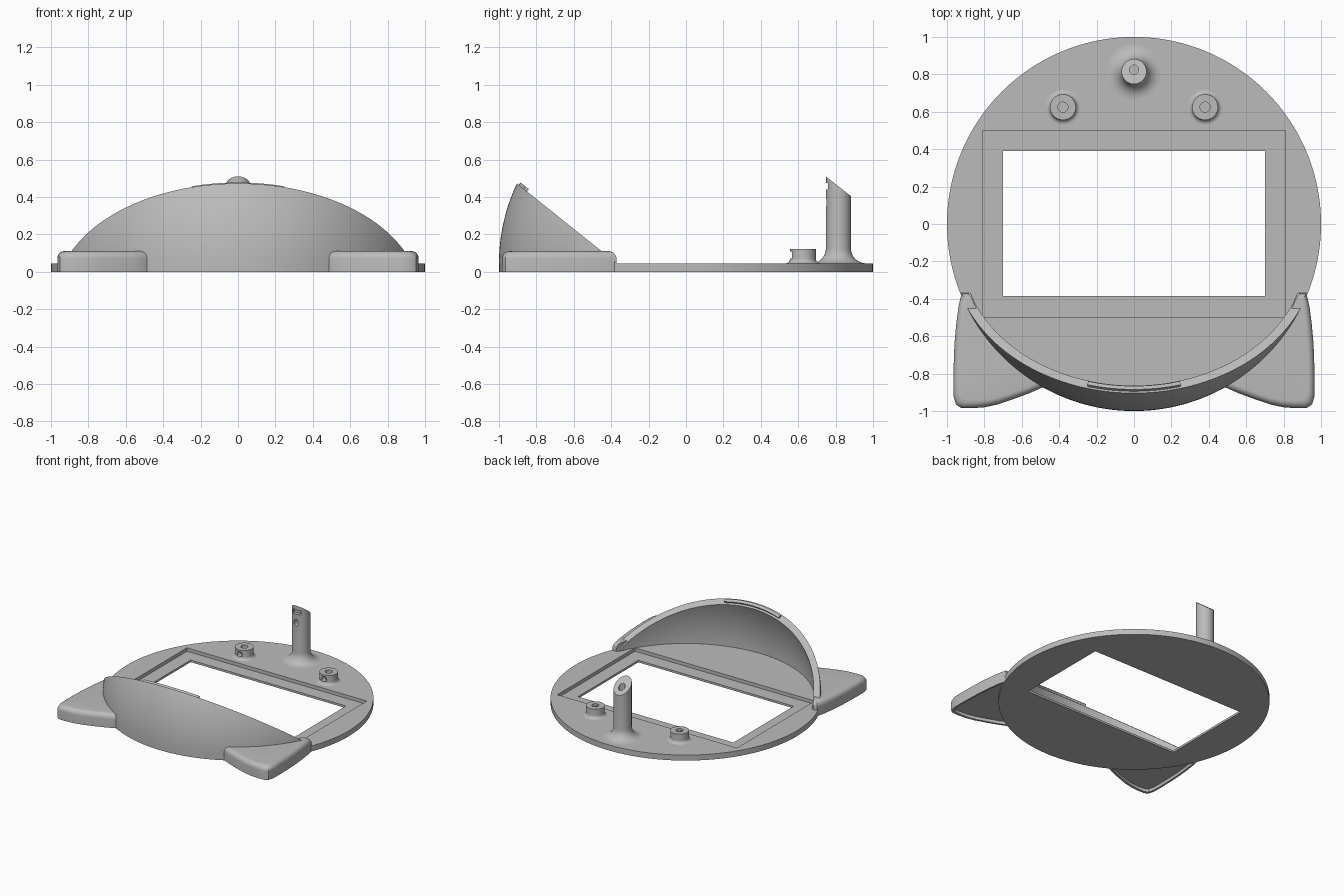
import bpy
import bmesh
from math import sin, cos, pi, asin, acos, atan, sqrt, radians
from mathutils import Vector

old = bpy.data.objects.get("Cube")
if old:
    bpy.data.objects.remove(old)

grey = bpy.data.materials.new("plain grey")
grey.use_nodes = True
grey.diffuse_color = (0.5, 0.5, 0.5, 1)
grey.node_tree.nodes["Principled BSDF"].inputs["Base Color"].default_value = (0.5, 0.5, 0.5, 1)

PLATE = 0.045            # plate thickness
SLOPE, START = 0.8, 0.37  # slanted opening of the hood


def loft(name, sections):
    """Join closed sections of equal length and cap both ends."""
    bm = bmesh.new()
    rings = [[bm.verts.new(p) for p in s] for s in sections]
    n = len(rings[0])
    for a, b in zip(rings, rings[1:]):
        for i in range(n):
            j = (i + 1) % n
            bm.faces.new((a[i], a[j], b[j], b[i]))
    bm.faces.new(rings[0])
    bm.faces.new(rings[-1])
    bmesh.ops.recalc_face_normals(bm, faces=bm.faces)
    mesh = bpy.data.meshes.new(name)
    bm.to_mesh(mesh)
    bm.free()
    mesh.materials.append(grey)
    obj = bpy.data.objects.new(name, mesh)
    bpy.context.collection.objects.link(obj)
    return obj


def ring(x, y, z, r, n=48):
    return [Vector((x + r * cos(2 * pi * i / n), y + r * sin(2 * pi * i / n), z)) for i in range(n)]


def box(x0, x1, y0, y1, z0, z1):
    return loft("cutter", [[(x0, y0, z), (x1, y0, z), (x1, y1, z), (x0, y1, z)] for z in (z0, z1)])


def rod(x, y, z0, z1, r):
    return loft("cutter", [ring(x, y, z, r, 32) for z in (z0, z1)])


def front_rod(x, z, y0, y1, r, tall=1):
    return loft("cutter", [[(p.x, y, z + p.y * tall) for p in ring(0, 0, 0, r, 24)]
                           for y in (y0, y1)]) if x == 0 else \
        loft("cutter", [[(x + p.x, y, z + p.y * tall) for p in ring(0, 0, 0, r, 24)] for y in (y0, y1)])


def cut(obj, cutters):
    bpy.context.view_layer.objects.active = obj
    for c in cutters:
        c.hide_render = True
        m = obj.modifiers.new("cut", 'BOOLEAN')
        m.operation, m.solver, m.object = 'DIFFERENCE', 'EXACT', c
        bpy.ops.object.modifier_apply(modifier=m.name)
        bpy.data.objects.remove(c)


def smooth(obj, angle=35):
    bpy.ops.object.select_all(action='DESELECT')
    obj.select_set(True)
    bpy.context.view_layer.objects.active = obj
    bpy.ops.object.shade_smooth_by_angle(angle=radians(angle))


# Round plate with a window and a stepped recess around it
plate = loft("base_plate", [ring(0, 0, z, 1, 160) for z in (0, PLATE)])
cut(plate, [box(-0.81, 0.81, -0.5, 0.5, 0.017, 0.1),
            box(-0.7, 0.7, -0.385, 0.39, -0.1, 0.1)])
smooth(plate)


# Hood: spherical shell cut by the slanted plane
def cut_angle(r, a):
    k = SLOPE * cos(a)
    return atan(k) - asin(SLOPE * START / (r * sqrt(1 + k * k)))


def on_sphere(r, a, e):
    return Vector((r * cos(e) * sin(a), -r * cos(e) * cos(a), PLATE + r * sin(e)))


def arc(r, t, rows=14):
    a = t * acos(START / r)
    top = cut_angle(r, a)
    return [on_sphere(r, a, -0.02 + (top + 0.02) * i / rows) for i in range(rows + 1)]


COLS = 96
hood = loft("hood", [arc(1, t) + arc(0.95, t)[::-1]
                     for t in (-1 + 2 * i / COLS for i in range(COLS + 1))])
smooth(hood)

# Thin ridge standing on the middle of the hood rim
normal = Vector((0, SLOPE, 1)).normalized()
ridge_sections = []
for i in range(25):
    a = 0.28 * (i / 12 - 1)
    inner, outer = (on_sphere(r, a, cut_angle(r, a)) for r in (0.965, 0.988))
    ridge_sections.append([inner - normal * 0.01, outer - normal * 0.01,
                           outer + normal * 0.016, inner + normal * 0.016])
smooth(loft("rim_ridge", ridge_sections))

# Feet: rounded tops, shallow hollow below
outline = [(0.48, -0.87), (0.56, -0.905), (0.65, -0.938), (0.73, -0.965), (0.8, -0.98),
           (0.87, -0.985), (0.925, -0.983), (0.952, -0.965), (0.964, -0.925), (0.966, -0.85),
           (0.964, -0.75), (0.96, -0.64), (0.95, -0.53), (0.938, -0.44), (0.922, -0.372)]
a0, a1 = asin(0.372 / 0.96), acos(0.46 / 0.96)
outline += [(0.96 * cos(a0 + (a1 - a0) * i / 12), -0.96 * sin(a0 + (a1 - a0) * i / 12)) for i in range(13)]
PIVOT = Vector((0.7, -0.67))
ROUND, TOP = 0.04, 0.11
levels = [(0.025, 0.94), (0, 0.94), (0, 1)]
for i in range(8):
    q = i / 7 * pi / 2
    levels.append((TOP - ROUND + ROUND * sin(q), 1 - ROUND * (1 - cos(q)) / 0.3))
for side, sx in (("left", 1), ("right", -1)):
    foot = loft(side + "_foot", [[(sx * (PIVOT.x + (x - PIVOT.x) * s), PIVOT.y + (y - PIVOT.y) * s, z)
                                  for x, y in outline] for z, s in levels])
    smooth(foot)


def pillar(name, x, y, r, flare, top, fall=0):
    """Cylinder with a filleted foot and an optionally slanted top."""
    rings = [ring(x, y, PLATE - 0.01, r + flare)]
    for i in range(9):
        q = i / 8 * pi / 2
        rings.append(ring(x, y, PLATE + flare * (1 - cos(q)), r + flare * (1 - sin(q))))
    cap = ring(x, y, top, r)
    for p in cap:
        p.z -= fall * (p.y - (y - r))
    return loft(name, rings + [cap])


# Two short bosses with a screw hole, front flat and cross hole
for side, x in (("left", 0.38), ("right", -0.38)):
    boss = pillar(side + "_boss", x, 0.625, 0.069, 0.025, 0.122)
    cut(boss, [rod(x, 0.625, 0.05, 0.2, 0.027),
               box(x - 0.06, x + 0.06, 0.5, 0.567, 0.072, 0.108),
               front_rod(x, 0.086, 0.5, 0.625, 0.02)])
    smooth(boss)

# Tall post with slanted top, vertical bore, front hole and slot
post = pillar("tall_post", 0, 0.815, 0.067, 0.08, 0.51, 0.79)
cut(post, [rod(0, 0.825, 0.33, 0.6, 0.025),
           front_rod(0, 0.37, 0.7, 0.82, 0.02, 1.4),
           box(-0.035, 0.035, 0.7, 0.775, 0.44, 0.475)])
smooth(post)
